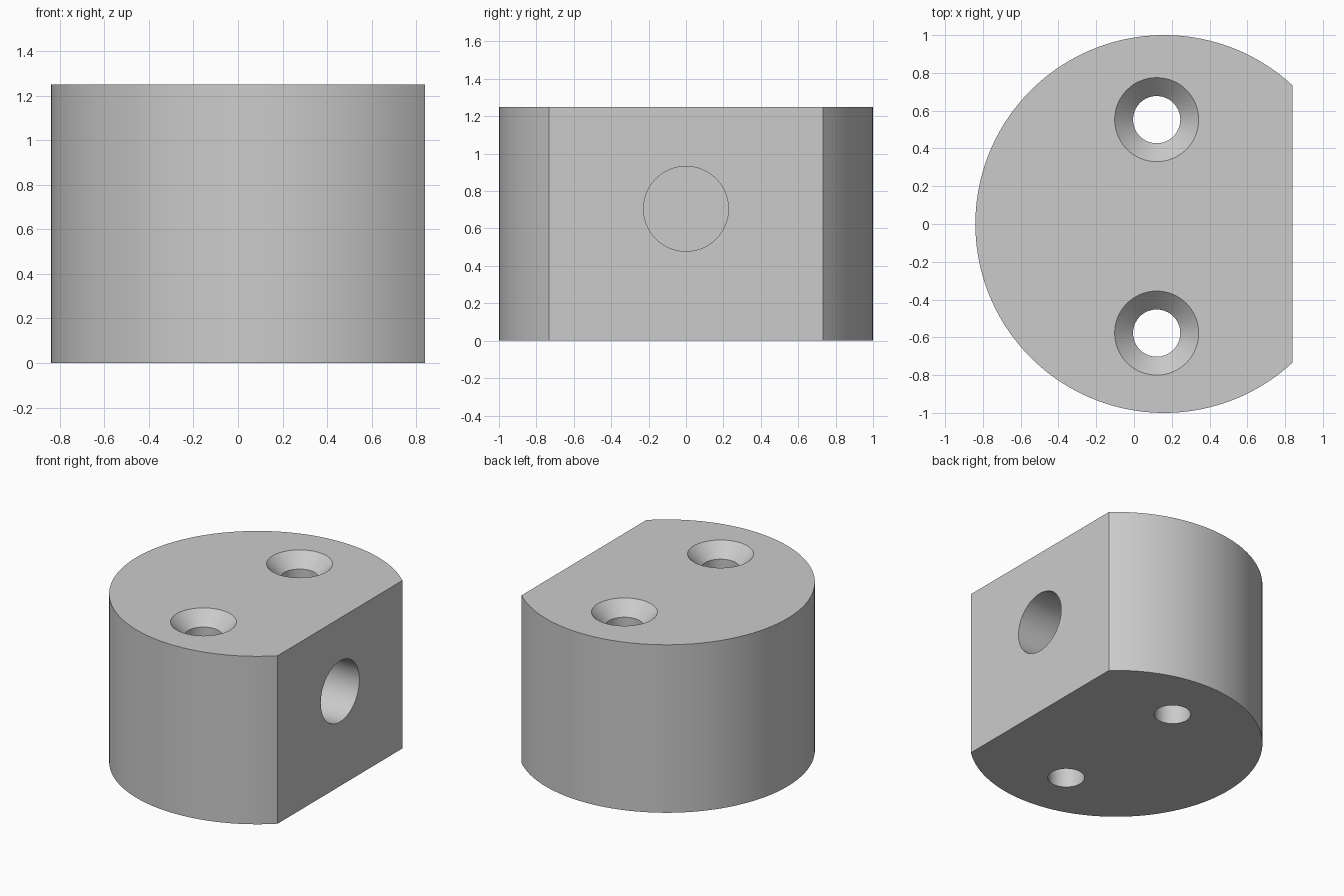
import bpy, bmesh, math
from mathutils import Matrix

if "Cube" in bpy.data.objects:
    bpy.data.objects.remove(bpy.data.objects["Cube"], do_unlink=True)

HEIGHT = 1.25
RADIUS = 1.0
CENTRE_X = 0.16      # axis of the round body
FLAT_X = 0.84        # plane of the flat side

grey = bpy.data.materials.new("plain grey")
grey.use_nodes = True
colour = (0.6, 0.6, 0.6, 1)
grey.diffuse_color = colour
grey.node_tree.nodes["Principled BSDF"].inputs["Base Color"].default_value = colour


def loft(name, rings, matrix=Matrix()):
    """Closed solid skinned through rings of points of equal count."""
    bm = bmesh.new()
    loops = [[bm.verts.new(p) for p in ring] for ring in rings]
    n = len(loops[0])
    for a, b in zip(loops, loops[1:]):
        for i in range(n):
            j = (i + 1) % n
            bm.faces.new((a[i], a[j], b[j], b[i]))
    bm.faces.new(loops[0][::-1])
    bm.faces.new(loops[-1])
    bm.transform(matrix)
    bmesh.ops.recalc_face_normals(bm, faces=bm.faces)
    mesh = bpy.data.meshes.new(name)
    bm.to_mesh(mesh)
    bm.free()
    mesh.materials.append(grey)
    obj = bpy.data.objects.new(name, mesh)
    bpy.context.collection.objects.link(obj)
    return obj


def turned(name, profile, matrix, sides=64):
    """Solid of revolution about z from (radius, height) pairs."""
    turns = [2 * math.pi * i / sides for i in range(sides)]
    return loft(name, [[(r * math.cos(t), r * math.sin(t), z) for t in turns]
                       for r, z in profile], matrix)


# Round body with one flat side
half = math.acos((FLAT_X - CENTRE_X) / RADIUS)
steps = 120
angles = [half + (2 * math.pi - 2 * half) * i / steps for i in range(steps + 1)]
body = loft("mounting_block", [[(CENTRE_X + RADIUS * math.cos(a), RADIUS * math.sin(a), z)
                                for a in angles] for z in (0, HEIGHT)])

# Two countersunk screw holes through the body
screw = [(0.125, -0.1), (0.125, HEIGHT - 0.0975), (0.2225, HEIGHT), (0.2225, HEIGHT + 0.1)]
cutters = [turned("screw_hole_cutter", screw, Matrix.Translation((0.12, y, 0)))
           for y in (0.5525, -0.5775)]

# Blind socket in the flat side
socket = [(0.227, -0.9), (0.227, 0.1)]
cutters.append(turned("socket_cutter", socket, Matrix.Translation((FLAT_X, 0, 0.705))
                      @ Matrix.Rotation(math.pi / 2, 4, "Y")))

bpy.ops.object.select_all(action="DESELECT")
bpy.context.view_layer.objects.active = body
body.select_set(True)
for cutter in cutters:
    cutter.hide_render = True
    mod = body.modifiers.new("hole", "BOOLEAN")
    mod.operation = "DIFFERENCE"
    mod.solver = "EXACT"
    mod.object = cutter
    bpy.ops.object.modifier_apply(modifier=mod.name)
    bpy.data.objects.remove(cutter, do_unlink=True)

bpy.ops.object.shade_smooth_by_angle(angle=math.radians(30))
